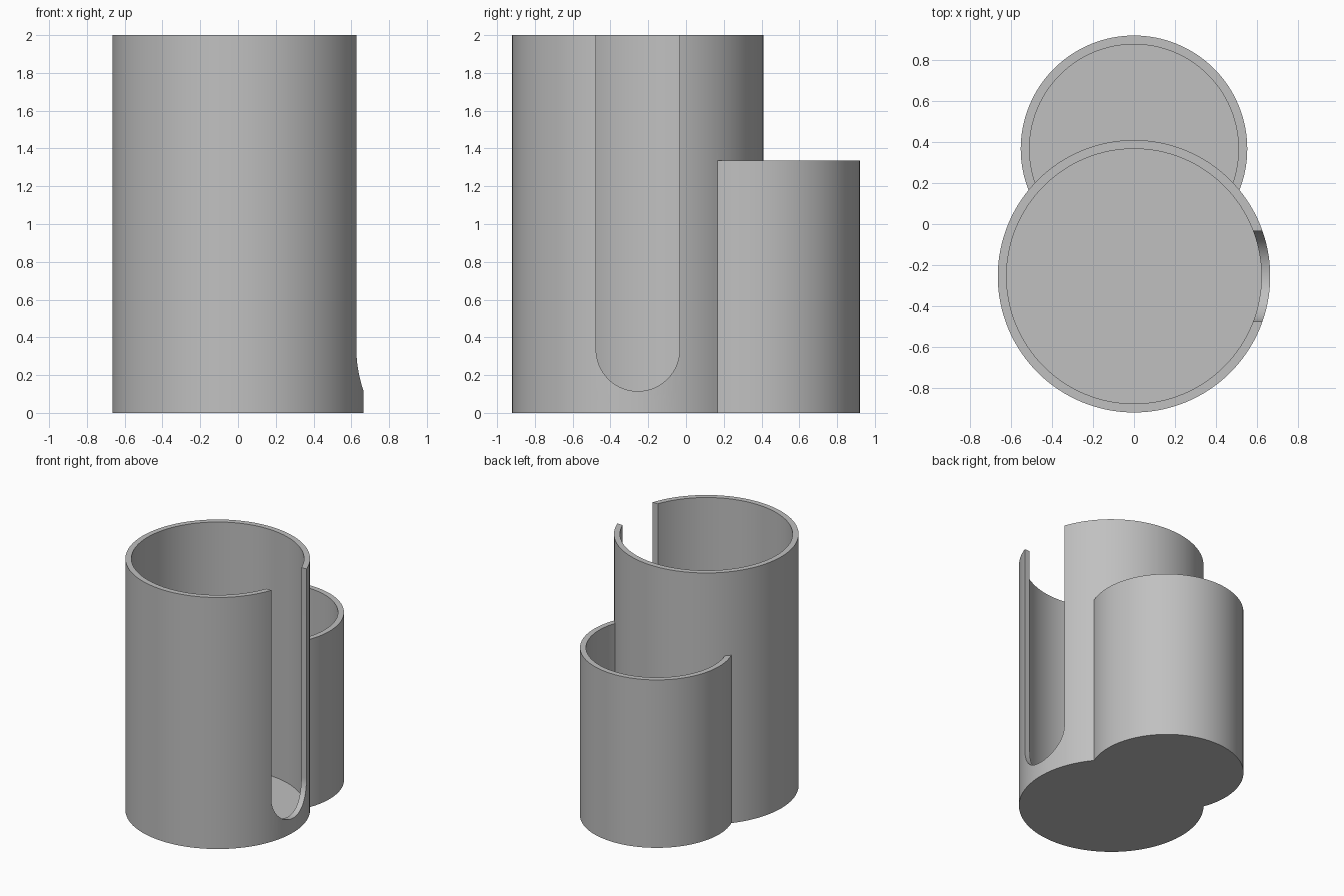
import bpy
import bmesh
from math import pi, sin, cos, radians

if "Cube" in bpy.data.objects:
    bpy.data.objects.remove(bpy.data.objects["Cube"])

WALL, FLOOR, SEGMENTS = 0.043, 0.044, 128
BIG_Y, BIG_R, BIG_H = -0.255, 0.665, 2.0
SMALL_Y, SMALL_R, SMALL_H = 0.367, 0.553, 1.335
SLOT_R, SLOT_Z = 0.221, 0.336

gray = bpy.data.materials.new("light gray")
gray.use_nodes = True
color = (0.53, 0.53, 0.53, 1)
gray.diffuse_color = color
gray.node_tree.nodes["Principled BSDF"].inputs["Base Color"].default_value = color


def prism(name, outline, offset):
    """Extrude a closed outline of points along an offset."""
    bm = bmesh.new()
    face = bm.faces.new([bm.verts.new(p) for p in outline])
    grown = bmesh.ops.extrude_face_region(bm, geom=[face], use_keep_orig=True)
    moved = [v for v in grown["geom"] if isinstance(v, bmesh.types.BMVert)]
    bmesh.ops.translate(bm, verts=moved, vec=offset)
    bmesh.ops.recalc_face_normals(bm, faces=bm.faces)
    mesh = bpy.data.meshes.new(name)
    bm.to_mesh(mesh)
    bm.free()
    mesh.materials.append(gray)
    obj = bpy.data.objects.new(name, mesh)
    bpy.context.collection.objects.link(obj)
    return obj


def cylinder(name, y, radius, bottom, top):
    turns = [2 * pi * i / SEGMENTS for i in range(SEGMENTS)]
    ring = [(radius * cos(a), y + radius * sin(a), bottom) for a in turns]
    return prism(name, ring, (0, 0, top - bottom))


def combine(obj, other, operation):
    """Apply a boolean and discard the second solid."""
    mod = obj.modifiers.new(operation.lower(), "BOOLEAN")
    mod.operation, mod.solver, mod.object = operation, "EXACT", other
    bpy.context.view_layer.objects.active = obj
    bpy.ops.object.modifier_apply(modifier=mod.name)
    bpy.data.objects.remove(other)


# Short rear cup, hollowed before joining so the tall wall stays whole
holder = cylinder("double_cup_holder", SMALL_Y, SMALL_R, 0, SMALL_H)
combine(holder, cylinder("small_bore", SMALL_Y, SMALL_R - WALL, FLOOR, SMALL_H + 1),
        "DIFFERENCE")

# Tall front cup
combine(holder, cylinder("tall_cup", BIG_Y, BIG_R, 0, BIG_H), "UNION")
combine(holder, cylinder("tall_bore", BIG_Y, BIG_R - WALL, FLOOR, BIG_H + 1),
        "DIFFERENCE")

# Round-bottomed slot through the side wall, open at the top
arc = [pi + pi * i / 48 for i in range(49)]
outline = [(0.3, BIG_Y + SLOT_R * cos(a), SLOT_Z + SLOT_R * sin(a)) for a in arc]
outline += [(0.3, BIG_Y + SLOT_R, BIG_H + 1), (0.3, BIG_Y - SLOT_R, BIG_H + 1)]
combine(holder, prism("slot", outline, (1, 0, 0)), "DIFFERENCE")

# Smooth curved walls with crisp rims
bpy.ops.object.select_all(action="DESELECT")
holder.select_set(True)
bpy.context.view_layer.objects.active = holder
bpy.ops.object.shade_smooth_by_angle(angle=radians(30))
